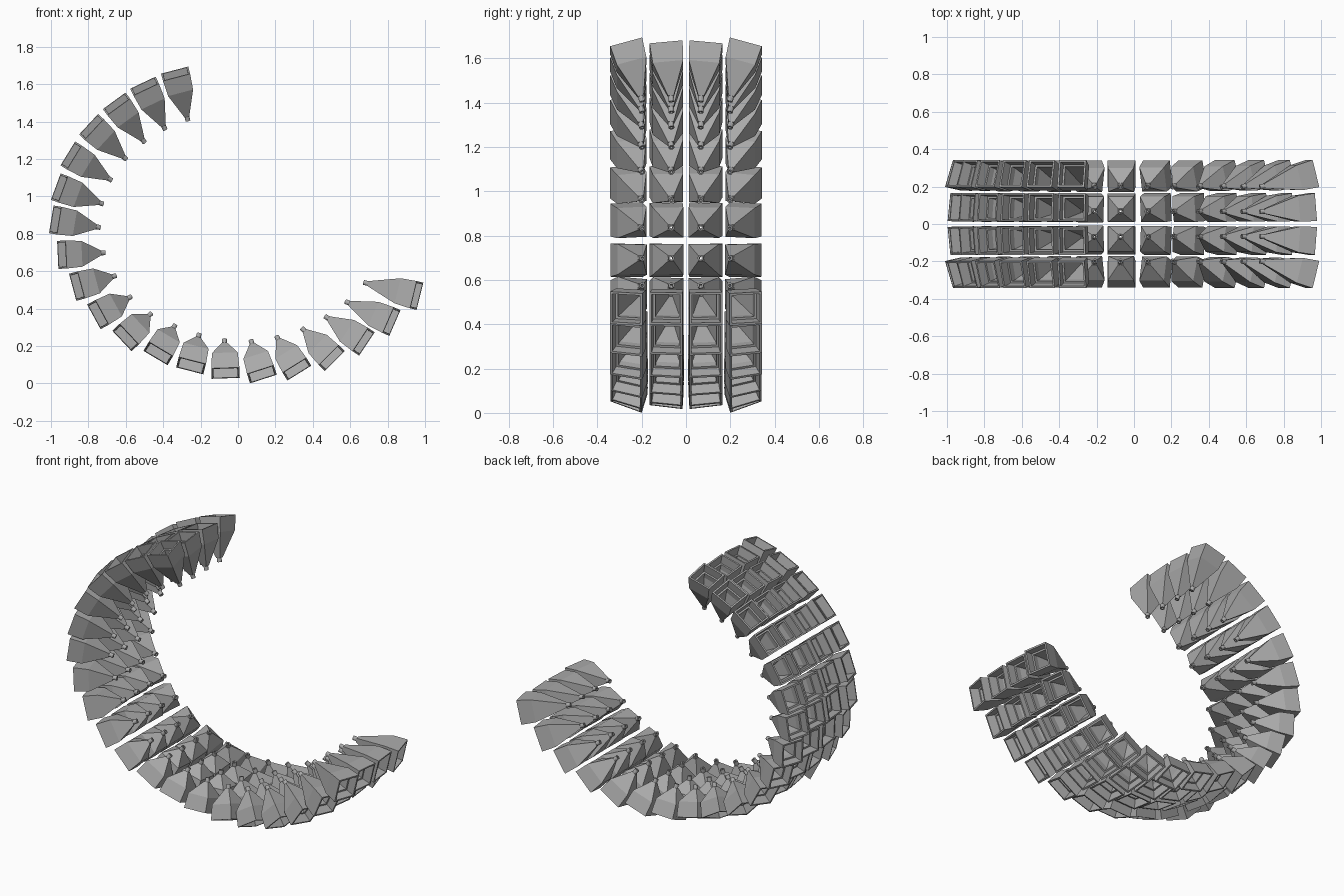
import bpy
import bmesh
from math import cos, sin, pi, radians, sqrt
from mathutils import Vector

default = bpy.data.objects.get("Cube")
if default:
    bpy.data.objects.remove(default)

grey = bpy.data.materials.new("mid_grey")
grey.use_nodes = True
grey.diffuse_color = (0.4, 0.4, 0.4, 1)
grey.node_tree.nodes["Principled BSDF"].inputs["Base Color"].default_value = grey.diffuse_color

# Every horn points at one focus; each row has an angle and a distance from it
FOCUS = Vector((-0.09, 0, 0.727))
ROWS = [(104.7, .96), (115.4, .955), (126.1, .95), (137.1, .947), (148.5, .941),
        (159.8, .921), (170.6, .899), (182.6, .852), (195, .798), (208.6, .75),
        (223.3, .702), (239.3, .659), (255.7, .652), (272, .672), (287.8, .712),
        (301.9, .766), (315, .836), (326.5, .913), (336.5, .993), (346.2, 1.076)]
COLUMNS = (-0.27, -0.09, 0.09, 0.27)
TIP_RATIO = 0.73      # tip distance compared with mouth distance
BOX_DEPTH = 0.09


def closed_sweep(bm, profile, sides, origin, axes):
    """Sweep a closed (depth, half width) profile round the inward axis."""
    across, side, inward = axes
    rings = []
    for depth, half in profile:
        radius = half / cos(pi / sides)
        ring = []
        for k in range(sides):
            a = 2 * pi * (k + 0.5) / sides
            ring.append(bm.verts.new(origin + inward * depth
                                     + across * (radius * cos(a)) + side * (radius * sin(a))))
        rings.append(ring)
    for i, ring in enumerate(rings):
        following = rings[(i + 1) % len(rings)]
        for k in range(sides):
            n = (k + 1) % sides
            bm.faces.new((ring[k], ring[n], following[n], following[k]))


def add_horn(bm, angle, distance, y):
    """Square open box with a ledge inside, a hollow funnel and a small tube."""
    radial = Vector((cos(angle), 0, sin(angle)))
    mouth = FOCUS + radial * distance + Vector((0, y, 0))
    inward = (FOCUS - mouth).normalized()
    across = Vector((-sin(angle), 0, cos(angle)))
    side = inward.cross(across)
    axes = (across, side, inward)
    length = (FOCUS - mouth).length * (1 - TIP_RATIO)
    neck = length - 0.025

    shell = [(0, .075), (BOX_DEPTH, .069), (neck, .013),
             (neck, .007), (BOX_DEPTH, .053), (.055, .053), (.055, .063), (0, .065)]
    closed_sweep(bm, shell, 4, mouth, axes)

    tube = [(neck - .004, .013), (length, .013), (length, .006), (neck - .004, .006)]
    closed_sweep(bm, tube, 12, mouth, axes)


# One object for each row of four horns
for number, (degrees, distance) in enumerate(ROWS, 1):
    bm = bmesh.new()
    for y in COLUMNS:
        add_horn(bm, radians(degrees), distance, y)
    bmesh.ops.recalc_face_normals(bm, faces=bm.faces)
    name = f"horn_row_{number}"
    mesh = bpy.data.meshes.new(name)
    bm.to_mesh(mesh)
    bm.free()
    mesh.materials.append(grey)
    bpy.context.collection.objects.link(bpy.data.objects.new(name, mesh))
